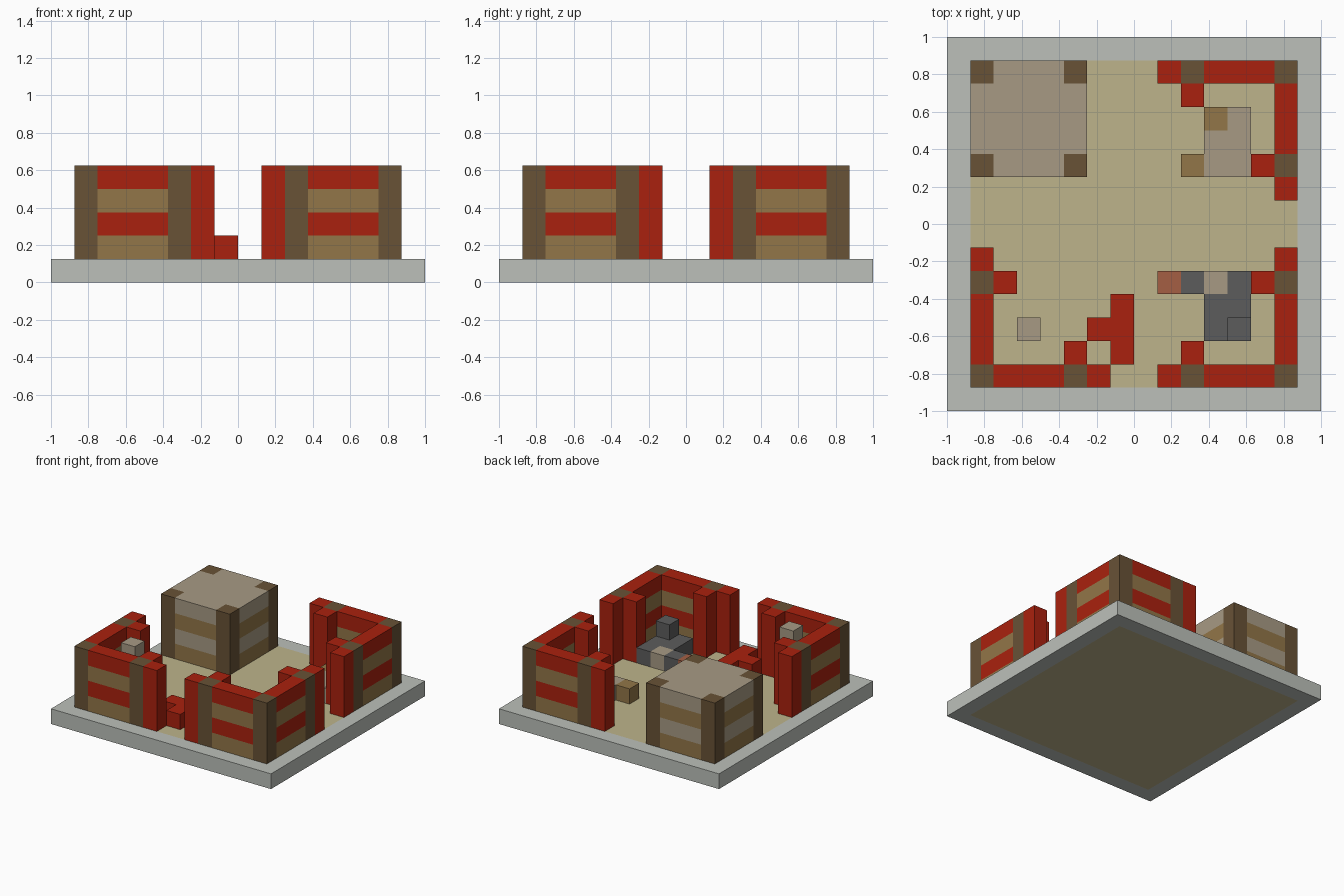
import bpy
import bmesh
from math import radians
from mathutils import Vector

CELL = 0.125   # edge of one block
GRID = 16      # blocks along each side of the base

old = bpy.data.objects.get("Cube")
if old:
    bpy.data.objects.remove(old, do_unlink=True)


def srgb(*rgb):
    return [((c / 255 + 0.055) / 1.055) ** 2.4 for c in rgb] + [1.0]


COLOURS = {
    "pale_stone": srgb(188, 192, 186),
    "sand": srgb(190, 180, 139),
    "red_brick": srgb(170, 33, 14),
    "dark_timber": srgb(104, 82, 54),
    "tan_plank": srgb(146, 118, 72),
    "beige_stone": srgb(167, 154, 132),
    "dark_grey": srgb(92, 92, 92),
    "clay": srgb(165, 95, 68),
}
NAMES = list(COLOURS)
MATERIALS = []
for name, colour in COLOURS.items():
    mat = bpy.data.materials.new(name)
    mat.use_nodes = True
    mat.diffuse_color = colour
    shader = mat.node_tree.nodes["Principled BSDF"]
    shader.inputs["Base Color"].default_value = colour
    shader.inputs["Roughness"].default_value = 0.9
    MATERIALS.append(mat)

parts = {}


def fill(part, colour, xs, ys, zs, flip_x=False, flip_y=False):
    """Fill a range of blocks (inclusive limits), optionally mirrored."""
    cells = parts.setdefault(part, {})
    for x in range(xs[0], xs[1] + 1):
        for y in range(ys[0], ys[1] + 1):
            for z in range(zs[0], zs[1] + 1):
                cx = GRID - 1 - x if flip_x else x
                cy = GRID - 1 - y if flip_y else y
                cells[cx, cy, z] = colour


def post(part, colour, x, y, height, **flip):
    fill(part, colour, (x, x), (y, y), (1, height), **flip)


def corner_house(part, **flip):
    """Open L-shaped walls with striped courses, timber posts and brick ends."""
    for z in range(1, 5):
        course = "tan_plank" if z % 2 else "red_brick"
        fill(part, course, (1, 5), (1, 1), (z, z), **flip)
        fill(part, course, (1, 1), (1, 5), (z, z), **flip)
    for x, y in ((1, 1), (5, 1), (1, 5)):
        post(part, "dark_timber", x, y, 4, **flip)
    for x, y in ((6, 1), (5, 2), (1, 6), (2, 5)):
        post(part, "red_brick", x, y, 4, **flip)


# Base slab with a sand floor
fill("base", "pale_stone", (0, 15), (0, 15), (0, 0))
fill("base", "sand", (1, 14), (1, 14), (0, 0))

# Three open corner houses
corner_house("front_right_house")
corner_house("front_left_house", flip_x=True)
corner_house("back_left_house", flip_x=True, flip_y=True)

# Closed house with a flat roof
for z in range(1, 5):
    course = "tan_plank" if z % 2 else "beige_stone"
    fill("closed_house", course, (1, 5), (10, 14), (z, z))
for x in (1, 5):
    for y in (10, 14):
        post("closed_house", "dark_timber", x, y, 4)

# Chimney and low brick bench
post("chimney", "beige_stone", 3, 3, 4)
fill("brick_bench", "red_brick", (7, 7), (2, 4), (1, 1))
post("brick_bench", "red_brick", 6, 3, 1)

# Forge with a raised block and a counter
fill("forge", "dark_grey", (11, 12), (3, 4), (1, 1))
fill("forge", "dark_grey", (10, 12), (5, 5), (1, 1))
post("forge", "dark_grey", 12, 3, 2)
post("forge", "beige_stone", 11, 5, 1)
post("forge", "clay", 9, 5, 1)

# Table and stool
fill("table", "beige_stone", (11, 12), (10, 12), (1, 1))
post("table", "tan_plank", 11, 12, 1)
post("stool", "tan_plank", 10, 10, 1)

occupied = set().union(*parts.values())


def build(part, cells):
    """Make the exposed block faces and merge the flat areas of each colour."""
    bm = bmesh.new()
    used = sorted(set(cells.values()), key=NAMES.index)
    for cell, colour in cells.items():
        for axis in range(3):
            for side in (-1, 1):
                beside = list(cell)
                beside[axis] += side
                if tuple(beside) in occupied:
                    continue
                normal, u, v = Vector(), Vector(), Vector()
                normal[axis] = side
                u[(axis + 1) % 3] = 1
                v[(axis + 2) % 3] = side
                middle = Vector(cell) + Vector((0.5, 0.5, 0.5)) + normal / 2
                corners = [middle + (u * i + v * j) / 2
                           for i, j in ((-1, -1), (1, -1), (1, 1), (-1, 1))]
                face = bm.faces.new([bm.verts.new(c) for c in corners])
                face.material_index = used.index(colour)
    bmesh.ops.remove_doubles(bm, verts=bm.verts, dist=0.001)
    bmesh.ops.dissolve_limit(bm, angle_limit=radians(1), verts=bm.verts,
                             edges=bm.edges, delimit={'MATERIAL'})
    for vert in bm.verts:
        x, y, z = vert.co
        vert.co = (x * CELL - 1, y * CELL - 1, z * CELL)
    mesh = bpy.data.meshes.new(part)
    bm.to_mesh(mesh)
    bm.free()
    for colour in used:
        mesh.materials.append(MATERIALS[NAMES.index(colour)])
    bpy.context.collection.objects.link(bpy.data.objects.new(part, mesh))


for part, cells in parts.items():
    build(part, cells)
